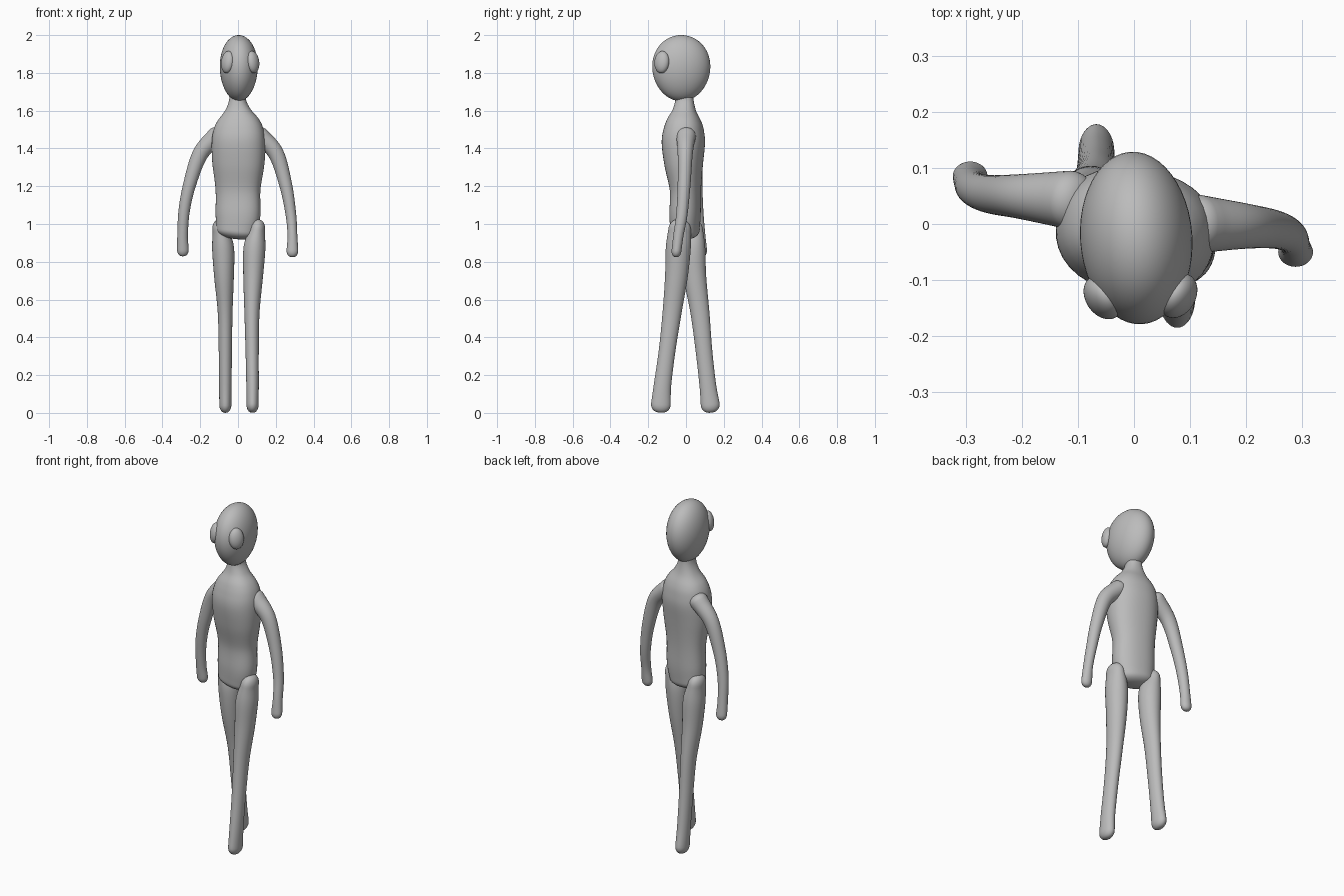
import bpy, bmesh
from math import sin, cos, pi, radians
from mathutils import Vector, Euler

if "Cube" in bpy.data.objects:
    bpy.data.objects.remove(bpy.data.objects["Cube"])

grey = bpy.data.materials.new("plain grey")
grey.use_nodes = True
grey.diffuse_color = (0.5, 0.5, 0.5, 1)
grey.node_tree.nodes["Principled BSDF"].inputs["Base Color"].default_value = grey.diffuse_color

SIDES, STEPS, CAP = 40, 6, 8


def finish(name, bm):
    bmesh.ops.recalc_face_normals(bm, faces=bm.faces)
    for f in bm.faces:
        f.smooth = True
    mesh = bpy.data.meshes.new(name)
    bm.to_mesh(mesh)
    bm.free()
    mesh.materials.append(grey)
    ob = bpy.data.objects.new(name, mesh)
    bpy.context.collection.objects.link(ob)
    return ob


def smooth_path(keys):
    """Catmull-Rom through (x, y, z, half width, half depth) keys."""
    k = [Vector(p) for p in keys]
    k = [2 * k[0] - k[1]] + k + [2 * k[-1] - k[-2]]
    out = []
    for a, b, c, d in zip(k, k[1:], k[2:], k[3:]):
        for i in range(STEPS):
            t = i / STEPS
            out.append(b + (c - a) * (t / 2) + (2 * a - 5 * b + 4 * c - d) * (t * t / 2)
                       + (3 * b - a - 3 * c + d) * (t ** 3 / 2))
    return out + [k[-2]]


def limb(name, keys, start_cap, end_cap, yaw=0, square=2.0):
    """Sweep an oval along a path and close both ends with domes."""
    path = smooth_path(keys)
    pos = [p.to_3d() if len(p) == 3 else Vector(p[:3]) for p in path]
    rings = []
    for i, p in enumerate(path):
        t = (pos[min(i + 1, len(pos) - 1)] - pos[max(i - 1, 0)]).normalized()
        rings.append((pos[i], t, p[3], p[4]))

    def dome(ring, depth):
        c, t, rx, ry = ring
        angles = [pi / 2 * j / CAP for j in range(1, CAP)] + [pi / 2 * 0.97]
        return [(c + t * depth * sin(a), t, rx * cos(a) ** 0.8, ry * cos(a) ** 0.8) for a in angles]

    rings = dome(rings[0], -start_cap)[::-1] + rings + dome(rings[-1], end_cap)
    bm = bmesh.new()
    loops = []
    for c, t, rx, ry in rings:
        u = Vector((0, 1, 0)).cross(t).normalized()
        v = t.cross(u)
        if t.z < 0:
            u, v = -u, v
        loop = []
        for s in range(SIDES):
            a = 2 * pi * s / SIDES
            ca, sa = cos(a), sin(a)
            k = (abs(ca) ** square + abs(sa) ** square) ** (-1 / square)
            px, py = ca * k * rx, sa * k * ry
            qx = px * cos(yaw) - py * sin(yaw)
            qy = px * sin(yaw) + py * cos(yaw)
            loop.append(bm.verts.new(c + u * qx + v * qy))
        loops.append(loop)
    for l0, l1 in zip(loops, loops[1:]):
        for s in range(SIDES):
            n = (s + 1) % SIDES
            bm.faces.new((l0[s], l0[n], l1[n], l1[s]))
    bm.faces.new(loops[0])
    bm.faces.new(loops[-1])
    return finish(name, bm)


def egg(name, center, radii, tilt, taper=0.0):
    bm = bmesh.new()
    bmesh.ops.create_uvsphere(bm, u_segments=48, v_segments=32, radius=1)
    rot = Euler(tilt).to_matrix()
    for v in bm.verts:
        w = 1 + taper * v.co.z
        v.co = rot @ Vector((v.co.x * w * radii[0], v.co.y * w * radii[1], v.co.z * radii[2])) + Vector(center)
    return finish(name, bm)


# Head and bulging eyes
egg("head", (0.004, -0.025, 1.825), (0.1, 0.154, 0.175), (0, 0, radians(4)), 0.05)
egg("right_eye", (-0.055, -0.131, 1.857), (0.03, 0.042, 0.059), (0, radians(8), radians(35)))
egg("left_eye", (0.079, -0.128, 1.857), (0.03, 0.042, 0.059), (0, radians(-8), radians(-30)))

# Torso with neck, slightly turned
limb("torso", [(-0.008, -0.005, 0.965, 0.108, 0.075), (0, -0.005, 1.05, 0.119, 0.08),
               (0, -0.003, 1.18, 0.119, 0.08), (0.002, -0.012, 1.32, 0.138, 0.1),
               (0.003, -0.014, 1.43, 0.142, 0.112), (0.003, -0.012, 1.5, 0.132, 0.104),
               (0.002, -0.011, 1.55, 0.11, 0.088), (0, -0.009, 1.6, 0.07, 0.062),
               (-0.002, -0.008, 1.65, 0.046, 0.049), (-0.002, -0.008, 1.7, 0.042, 0.045)],
     0.045, 0.01, radians(-10), 2.3)

# Arms, swinging in opposite directions
limb("left_arm", [(0.115, 0, 1.465, 0.05, 0.052), (0.2, -0.004, 1.375, 0.042, 0.04),
                  (0.252, -0.01, 1.21, 0.034, 0.034), (0.28, -0.022, 1.05, 0.028, 0.03),
                  (0.288, -0.04, 0.94, 0.026, 0.027), (0.288, -0.05, 0.86, 0.031, 0.026)],
     0.04, 0.036)
limb("right_arm", [(-0.115, 0.043, 1.465, 0.05, 0.052), (-0.2, 0.049, 1.37, 0.042, 0.04),
                   (-0.256, 0.053, 1.21, 0.034, 0.034), (-0.285, 0.062, 1.07, 0.03, 0.03),
                   (-0.293, 0.075, 0.945, 0.028, 0.027), (-0.292, 0.085, 0.865, 0.031, 0.026)],
     0.04, 0.036)

# Legs, mid stride
limb("left_leg", [(0.1, -0.034, 0.965, 0.043, 0.06), (0.087, -0.041, 0.87, 0.058, 0.066),
                  (0.08, -0.051, 0.72, 0.052, 0.06), (0.074, -0.074, 0.53, 0.04, 0.05),
                  (0.075, -0.1, 0.33, 0.035, 0.044), (0.077, -0.124, 0.15, 0.033, 0.046),
                  (0.077, -0.133, 0.045, 0.032, 0.052)], 0.06, 0.044)
limb("right_leg", [(-0.092, 0.03, 0.965, 0.043, 0.06), (-0.079, 0.036, 0.87, 0.058, 0.066),
                   (-0.074, 0.047, 0.72, 0.052, 0.06), (-0.068, 0.074, 0.53, 0.039, 0.05),
                   (-0.067, 0.095, 0.33, 0.035, 0.044), (-0.067, 0.115, 0.15, 0.033, 0.044),
                   (-0.067, 0.128, 0.045, 0.032, 0.05)], 0.06, 0.044)
